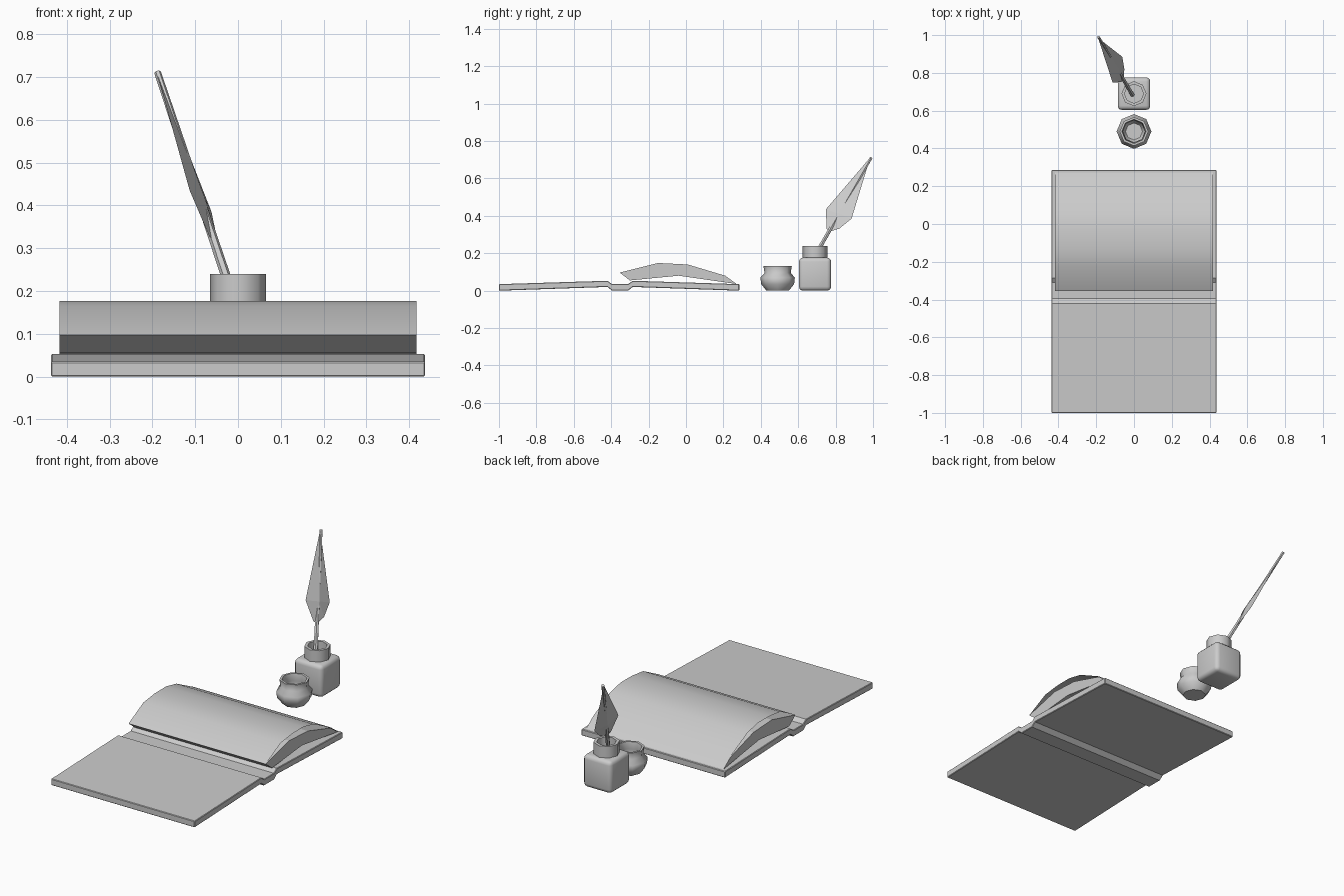
import bpy, bmesh, math
from mathutils import Vector

if "Cube" in bpy.data.objects:
    bpy.data.objects.remove(bpy.data.objects["Cube"])


def finish(name, bm, smooth=None, recalc=True):
    if recalc:
        bmesh.ops.recalc_face_normals(bm, faces=bm.faces)
    me = bpy.data.meshes.new(name)
    bm.to_mesh(me)
    bm.free()
    ob = bpy.data.objects.new(name, me)
    bpy.context.collection.objects.link(ob)
    if smooth:
        bpy.ops.object.select_all(action='DESELECT')
        ob.select_set(True)
        bpy.context.view_layer.objects.active = ob
        bpy.ops.object.shade_smooth_by_angle(angle=math.radians(smooth))
    return ob


def extrude_x(name, profile, half, closed=True, smooth=None):
    """Sweep a (y, z) profile along x from -half to half."""
    bm = bmesh.new()
    a, b = [[bm.verts.new((x, y, z)) for y, z in profile] for x in (-half, half)]
    n = len(profile)
    for i in range(n if closed else n - 1):
        j = (i + 1) % n
        bm.faces.new((a[i], b[i], b[j], a[j]))
    if closed:
        bm.faces.new(a)
        bm.faces.new(b)
    return finish(name, bm, smooth, recalc=closed)


def lathe(name, profile, y, sides=8, smooth=50):
    """Revolve an (r, z) profile around a vertical axis, capping both ends."""
    bm = bmesh.new()
    rings = [[bm.verts.new((r * math.cos(2 * math.pi * k / sides),
                            y + r * math.sin(2 * math.pi * k / sides), z))
              for k in range(sides)] for r, z in profile]
    for a, b in zip(rings, rings[1:]):
        for k in range(sides):
            j = (k + 1) % sides
            bm.faces.new((a[k], a[j], b[j], b[k]))
    bm.faces.new(rings[0])
    bm.faces.new(rings[-1])
    return finish(name, bm, smooth)


# Open book cover with a sunken spine between two boards
top = [(-1, 0.035), (-0.42, 0.053), (-0.395, 0.035), (-0.31, 0.035), (-0.285, 0.053), (0.285, 0.035)]
bottom = [(0.285, 0.0), (-0.285, 0.02), (-0.31, 0.0), (-0.395, 0.0), (-0.42, 0.02), (-1, 0.0)]
cover = extrude_x("book_cover", top + bottom, 0.437)
bev = cover.modifiers.new("edge", 'BEVEL')
bev.width, bev.segments, bev.limit_method = 0.003, 1, 'ANGLE'
bev.angle_limit = math.radians(60)

# Page block fanned up from the back board
extrude_x("page_block", [(-0.355, 0.097), (-0.30, 0.055), (-0.04, 0.08), (0.27, 0.036),
                         (0.21, 0.08), (0.01, 0.14), (-0.15, 0.148)], 0.417)

# Loose top page curving over the block
extrude_x("top_page", [(-0.355, 0.097), (-0.225, 0.164), (-0.13, 0.176), (-0.03, 0.177),
                       (0.06, 0.158), (0.21, 0.083), (0.272, 0.037)], 0.417, closed=False, smooth=40)

# Small open pot
lathe("sand_pot", [(0.06, 0), (0.088, 0.035), (0.092, 0.07), (0.07, 0.095), (0.076, 0.133),
                   (0.064, 0.133), (0.058, 0.095), (0.07, 0.06), (0.045, 0.02)], 0.49)

# Ink bottle: rounded square body and hollow neck
bm = bmesh.new()
bmesh.ops.create_cube(bm, size=1)
for v in bm.verts:
    v.co = Vector((v.co.x * 0.172, v.co.y * 0.172 + 0.69, (v.co.z + 0.5) * 0.177))
bmesh.ops.bevel(bm, geom=bm.edges[:], offset=0.022, segments=3, profile=0.5, affect='EDGES')
finish("bottle_body", bm, 50)
lathe("bottle_neck", [(0.066, 0.17), (0.066, 0.24), (0.05, 0.24), (0.05, 0.18)], 0.69)

# Quill shaft leaning back and to the left
foot, tip = Vector((0, 0.669, 0.15)), Vector((-0.188, 0.99, 0.711))
axis = tip - foot
bm = bmesh.new()
bmesh.ops.create_cone(bm, cap_ends=True, segments=6, radius1=0.012, radius2=0.008, depth=axis.length)
bm.transform(axis.to_track_quat('Z', 'Y').to_matrix().to_4x4())
bmesh.ops.translate(bm, verts=bm.verts, vec=(foot + tip) / 2)
finish("quill_shaft", bm, 50)

# Feather vane: thin leaf with a raised ridge along the shaft on both sides
outline = [(-0.055, 0.765, 0.315), (-0.068, 0.752, 0.33), (-0.113, 0.748, 0.435),
           (-0.19, 0.985, 0.712), (-0.062, 0.885, 0.385), (-0.051, 0.82, 0.332)]
bm = bmesh.new()
rim = [bm.verts.new(p) for p in outline]
normal = axis.cross(rim[4].co - rim[2].co).normalized()
middle = foot + axis * 0.46
for s in (-1, 1):
    ridge = bm.verts.new(middle + normal * s * 0.012)
    for i in range(6):
        bm.faces.new((rim[i], rim[(i + 1) % 6], ridge))
finish("feather_vane", bm)
